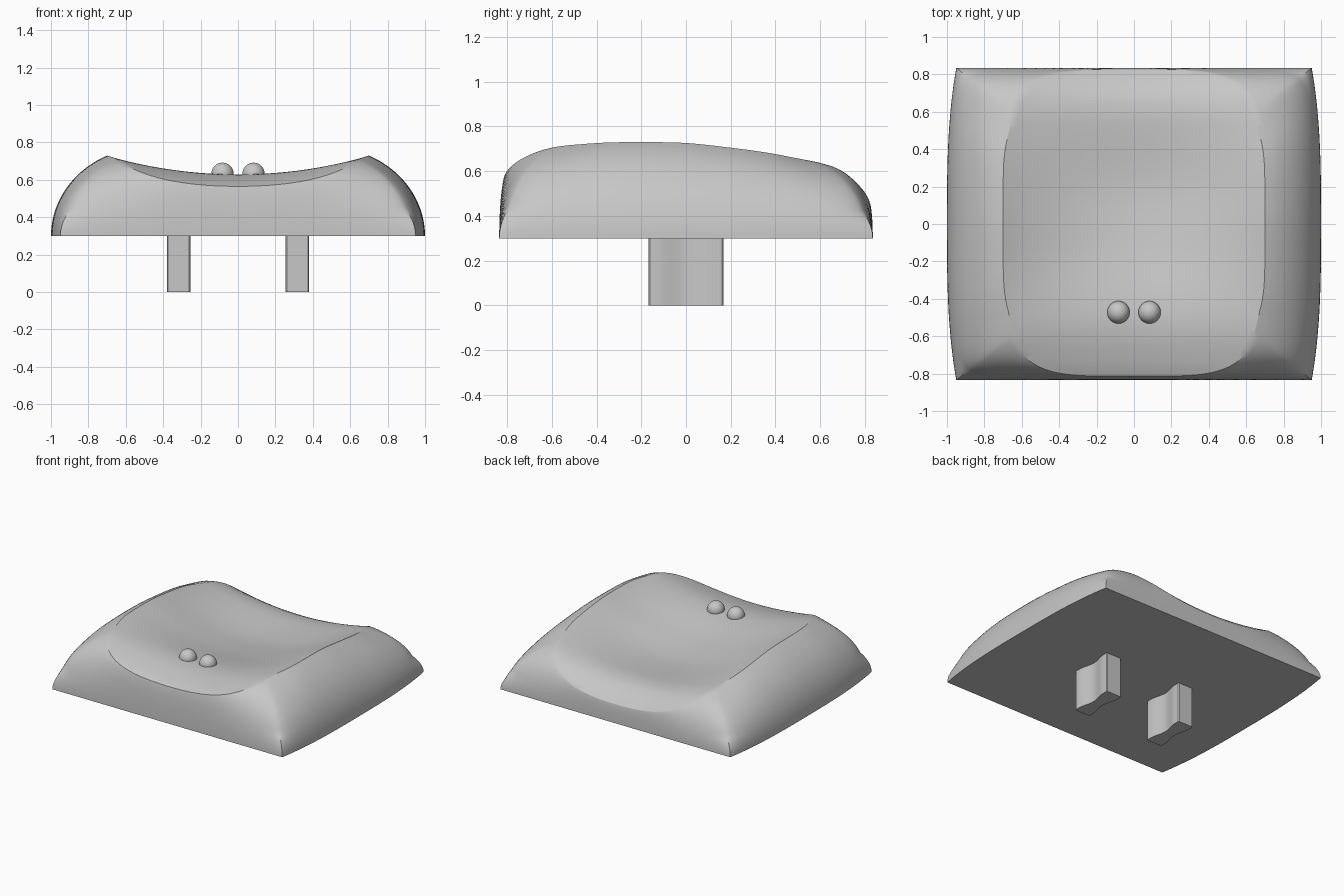
import bpy
import bmesh
import math

cube = bpy.data.objects.get("Cube")
if cube:
    bpy.data.objects.remove(cube, do_unlink=True)

GREY = (0.57, 0.57, 0.57, 1)
grey = bpy.data.materials.new("plain grey")
grey.use_nodes = True
grey.diffuse_color = GREY
grey.node_tree.nodes["Principled BSDF"].inputs["Base Color"].default_value = GREY

BASE_Z = 0.3
HALF_Y = 0.835
RIM_X, RIM_Y, RIM_POWER, RIM_SHIFT = 0.70, 0.82, 4.4, 0.006
RIDGE = 0.77      # where the corner ridges meet the rim, as a y to x ratio
BOWL_DEPTH, BOWL_Y, BOWL_REACH = 0.08, 0.08, 0.62
SEGS, WALL_RINGS, DISH_RINGS = 40, 20, 28
# Front-to-back height of the top before the bowl is sunk into it (y, z)
SPINE = [(-0.84, 0.55), (-0.81, 0.567), (-0.74, 0.592), (-0.6, 0.623), (-0.45, 0.631),
         (-0.2, 0.632), (0, 0.628), (0.2, 0.607), (0.5, 0.57), (0.6, 0.555),
         (0.7, 0.527), (0.8, 0.465), (0.84, 0.42)]


def slope(i):
    a, b = SPINE[max(i - 1, 0)], SPINE[min(i + 1, len(SPINE) - 1)]
    return (b[1] - a[1]) / (b[0] - a[0])


def dish(x, y):
    """Height of the scooped top: spine curve, cross curve and central bowl."""
    i = max(k for k in range(len(SPINE) - 1) if SPINE[k][0] <= y or k == 0)
    (y0, z0), (y1, z1) = SPINE[i], SPINE[i + 1]
    h = y1 - y0
    t = (y - y0) / h
    z = (z0 * (1 + 2 * t) * (1 - t) ** 2 + z1 * t * t * (3 - 2 * t)
         + h * slope(i) * t * (1 - t) ** 2 + h * slope(i + 1) * t * t * (t - 1))
    along = max(0, 1 - ((y - BOWL_Y) / BOWL_REACH) ** 2) ** 2
    across = max(0, 1 - (x / RIM_X) ** 2)
    return z + 0.2 * x * x - BOWL_DEPTH * along * across


def finish(bm, name, angle=35):
    bmesh.ops.recalc_face_normals(bm, faces=bm.faces)
    mesh = bpy.data.meshes.new(name)
    bm.to_mesh(mesh)
    bm.free()
    mesh.materials.append(grey)
    obj = bpy.data.objects.new(name, mesh)
    bpy.context.collection.objects.link(obj)
    bpy.ops.object.select_all(action="DESELECT")
    obj.select_set(True)
    bpy.context.view_layer.objects.active = obj
    bpy.ops.object.shade_smooth_by_angle(angle=math.radians(angle))


def rim_point(a, b):
    """Rounded rim in direction (a, b), slightly pinched before its corners."""
    k = (abs(a) ** RIM_POWER + abs(b) ** RIM_POWER) ** (-1 / RIM_POWER)
    x, y = RIM_X * a * k, RIM_Y * b * k
    pinch = 0.025 * math.exp(-((abs(y) - 0.54) / 0.13) ** 2)
    return x * (1 - pinch), y + RIM_SHIFT


def outlines():
    """Matching base and rim points with their corner weight, anticlockwise."""
    result = []
    for side in range(4):
        sign = 1 if side < 2 else -1
        for i in range(SEGS):
            u = -math.cos(math.pi * i / SEGS) * 0.5 + (2 * i / SEGS - 1) * 0.5
            if side % 2 == 0:
                base = (sign * (1 - 0.05 * abs(u) ** 3), sign * HALF_Y * u)
                rim = rim_point(sign, sign * RIDGE * u)
            else:
                base = (-sign * 0.95 * u, sign * HALF_Y)
                rim = rim_point(-sign * u, sign * RIDGE)
            result.append((base, rim, u ** 12))
    return result


# Cap body: bulging walls, then the scooped top closing to its centre
bm = bmesh.new()
outline = outlines()
count = len(outline)
rings = []
end = math.radians(65)
for j in range(WALL_RINGS + 1):
    phi = end * j / WALL_RINGS
    inward = (1 - math.cos(phi)) / (1 - math.cos(end))
    rise = math.sin(phi) / math.sin(end)
    softening = 0.035 * min(1, inward * 10) * (1 - inward)
    ring = []
    for (bx, by), (rx, ry), corner in outline:
        s = 1 - softening * corner
        z = BASE_Z + (dish(rx, ry) - BASE_Z) * rise
        ring.append(bm.verts.new(((bx + (rx - bx) * inward) * s,
                                  (by + (ry - by) * inward) * s, z)))
    rings.append(ring)
for j in range(1, DISH_RINGS):
    s = 1 - j / DISH_RINGS
    rings.append([bm.verts.new((rx * s, ry * s, dish(rx * s, ry * s)))
                  for _, (rx, ry), _ in outline])
for low, high in zip(rings, rings[1:]):
    for i in range(count):
        n = (i + 1) % count
        bm.faces.new((low[i], low[n], high[n], high[i]))
middle = bm.verts.new((0, 0, dish(0, 0)))
for i in range(count):
    bm.faces.new((rings[-1][i], rings[-1][(i + 1) % count], middle))
bm.faces.new(rings[0][::-1])
finish(bm, "cap_body", 30)

# Two raised finger bumps near the front
for name, x in (("right_bump", -0.083), ("left_bump", 0.083)):
    bm = bmesh.new()
    bmesh.ops.create_uvsphere(bm, u_segments=32, v_segments=16, radius=0.06)
    bmesh.ops.translate(bm, verts=bm.verts, vec=(x, -0.472, 0.632))
    finish(bm, name)

# Two waisted mounting legs underneath
HALF_WAIST = [(0.167, 0.056), (0.16, 0.0625), (0.13, 0.0625)]
for i in range(1, 9):
    a = math.pi * i / 8
    HALF_WAIST.append((0.13 * (1 - i / 8), 0.0515 + 0.011 * math.cos(a)))
waist = HALF_WAIST + [(-y, w) for y, w in HALF_WAIST[-2::-1]]
for name, x in (("right_leg", -0.317), ("left_leg", 0.317)):
    bm = bmesh.new()
    loop = [(x + w, y) for y, w in waist] + [(x - w, y) for y, w in waist[::-1]]
    face = bm.faces.new([bm.verts.new((px, py, 0)) for px, py in loop])
    top = bmesh.ops.extrude_face_region(bm, geom=[face])
    moved = [v for v in top["geom"] if isinstance(v, bmesh.types.BMVert)]
    bmesh.ops.translate(bm, verts=moved, vec=(0, 0, BASE_Z + 0.005))
    finish(bm, name)
